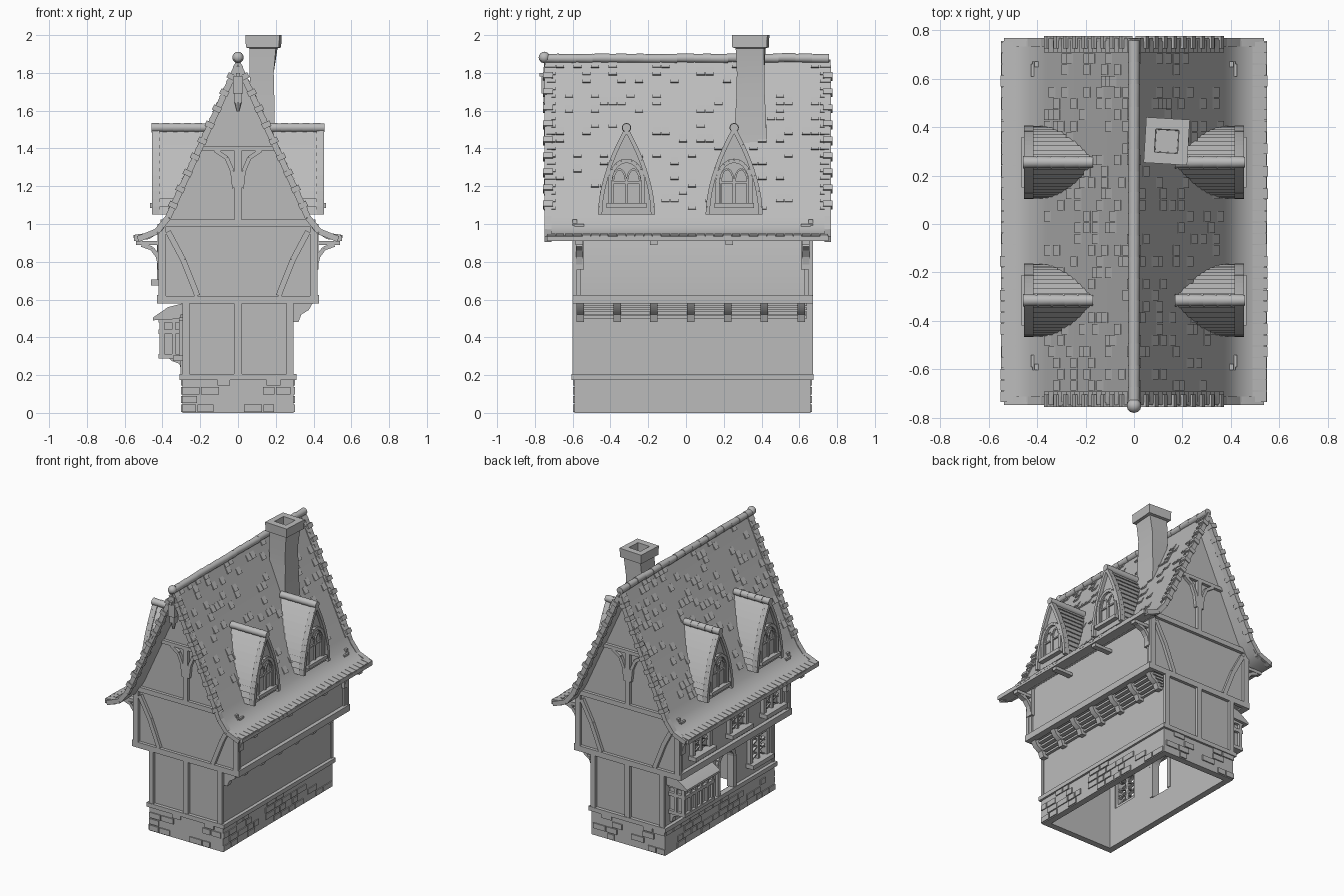
import bpy, bmesh, math, random
from mathutils import Vector, Matrix

random.seed(4)
cube = bpy.data.objects.get("Cube")
if cube:
    bpy.data.objects.remove(cube, do_unlink=True)

grey = bpy.data.materials.new("plain_grey")
grey.use_nodes = True
grey.diffuse_color = (0.5, 0.5, 0.5, 1)
grey.node_tree.nodes["Principled BSDF"].inputs["Base Color"].default_value = (0.5, 0.5, 0.5, 1)
made = []
SIDES = (-1, 1)


def finish(name, bm):
    bmesh.ops.recalc_face_normals(bm, faces=bm.faces)
    mesh = bpy.data.meshes.new(name)
    bm.to_mesh(mesh)
    bm.free()
    mesh.materials.append(grey)
    ob = bpy.data.objects.new(name, mesh)
    bpy.context.collection.objects.link(ob)
    made.append(ob)


def prism(bm, axis, pts, a, b):
    """Extrude a 2D outline along an axis from a to b."""
    def at(p, t):
        return {"x": (t, p[0], p[1]), "y": (p[0], t, p[1]), "z": (p[0], p[1], t)}[axis]
    low = [bm.verts.new(at(p, a)) for p in pts]
    top = [bm.verts.new(at(p, b)) for p in pts]
    bm.faces.new(low)
    bm.faces.new(top[::-1])
    for i in range(len(pts)):
        j = (i + 1) % len(pts)
        bm.faces.new((low[i], low[j], top[j], top[i]))


def box(bm, x0, x1, y0, y1, z0, z1):
    prism(bm, "z", [(x0, y0), (x1, y0), (x1, y1), (x0, y1)], z0, z1)


def chain(bm, axis, pts, w, a, b):
    """Beams of width w that follow a 2D path."""
    for p, q in zip(pts, pts[1:]):
        p, q = Vector(p), Vector(q)
        n = (q - p).normalized().orthogonal() * w / 2
        prism(bm, axis, [p + n, q + n, q - n, p - n], a, b)


def tube(bm, axis, centre, r, length):
    rot = Matrix.Rotation(math.pi / 2, 4, "X" if axis == "y" else "Y")
    bmesh.ops.create_cone(bm, cap_ends=True, segments=12, radius1=r, radius2=r * 0.9,
                          depth=length, matrix=Matrix.Translation(centre) @ rot)


FRONT, BACK = -0.59, 0.66

# Stone base, open below
bm = bmesh.new()
for s in SIDES:
    box(bm, s * 0.25, s * 0.295, FRONT, BACK, 0, 0.19)
for y in (FRONT, BACK - 0.045):
    box(bm, -0.25, 0.25, y, y + 0.045, 0, 0.19)
for row in range(4):
    z = 0.006 + row * 0.046
    for s in SIDES:
        y = FRONT
        while y < BACK - 0.06:
            w = min(random.uniform(0.06, 0.11), BACK - y)
            if random.random() < 0.5:
                box(bm, s * 0.28, s * 0.302, y, y + w - 0.008, z, z + 0.038)
            y += w
    for y in (FRONT, BACK):
        x = -0.295
        while x < 0.23:
            w = min(random.uniform(0.06, 0.11), 0.295 - x)
            if random.random() < 0.5:
                box(bm, x, x + w - 0.008, y - 0.008, y + 0.008, z, z + 0.038)
            x += w
finish("stone_base", bm)

# Ground floor walls, with door and window openings on the right side
bm = bmesh.new()
box(bm, 0.255, 0.285, FRONT + 0.01, BACK - 0.01, 0.19, 0.6)
for y in (FRONT + 0.01, BACK - 0.04):
    box(bm, -0.255, 0.255, y, y + 0.03, 0.19, 0.6)
for y0, y1, z0, z1 in ((-0.58, -0.5, 0.19, 0.6), (-0.5, -0.3, 0.19, 0.28), (-0.5, -0.3, 0.5, 0.6),
                       (-0.3, -0.12, 0.19, 0.6), (-0.12, 0.05, 0.5, 0.6), (0.05, 0.65, 0.19, 0.6)):
    box(bm, -0.285, -0.255, y0, y1, z0, z1)
finish("ground_walls", bm)

# Upper floor and gables
bm = bmesh.new()
prism(bm, "y", [(-0.4, 0.59), (0.4, 0.59), (0.4, 0.95), (0.375, 1.01), (0, 1.83),
                (-0.375, 1.01), (-0.4, 0.95)], FRONT + 0.01, BACK - 0.01)
finish("upper_walls", bm)

# Timber framing on both gable ends
bm = bmesh.new()
for y in (FRONT, BACK):
    a, b = y - 0.012, y + 0.012
    chain(bm, "y", [(-0.41, 1.005), (0.41, 1.005)], 0.035, a, b)
    chain(bm, "y", [(-0.2, 1.4), (0.2, 1.4)], 0.025, a, b)
    chain(bm, "y", [(0, 1.02), (0, 1.39)], 0.035, a, b)
    chain(bm, "y", [(-0.425, 0.6), (0.425, 0.6)], 0.04, a, b)
    chain(bm, "y", [(0, 0.2), (0, 0.58)], 0.04, a, b)
    for s in SIDES:
        chain(bm, "y", [(s * 0.4, 0.6), (s * 0.4, 1)], 0.04, a, b)
        chain(bm, "y", [(s * 0.37, 0.96), (s * 0.29, 0.81), (s * 0.215, 0.62)], 0.03, a, b)
        chain(bm, "y", [(s * 0.275, 0.19), (s * 0.275, 0.59)], 0.035, a, b)
        chain(bm, "y", [(s * 0.12, 1.39), (s * 0.06, 1.35), (s * 0.03, 1.28), (s * 0.02, 1.19)], 0.022, a, b)
finish("gable_timbers", bm)

# Long sill and jetty beams
bm = bmesh.new()
for s in SIDES:
    box(bm, s * 0.27, s * 0.31, FRONT - 0.015, BACK + 0.015, 0.175, 0.205)
    box(bm, s * 0.38, s * 0.428, FRONT - 0.01, BACK + 0.01, 0.58, 0.625)
    for y in (FRONT + 0.015, BACK - 0.015):
        box(bm, s * 0.38, s * 0.412, y - 0.02, y + 0.02, 0.6, 0.95)
for y in (FRONT, BACK):
    box(bm, -0.31, 0.31, y - 0.015, y + 0.015, 0.175, 0.205)
finish("long_beams", bm)

# Brackets and planks below the left jetty
bm = bmesh.new()
for i in range(7):
    y = -0.56 + i * 0.195
    prism(bm, "y", [(0.28, 0.48), (0.32, 0.48), (0.335, 0.52), (0.375, 0.545), (0.4, 0.59), (0.28, 0.59)],
          y - 0.02, y + 0.02)
for i in range(4):
    box(bm, 0.28, 0.305 + i * 0.02, FRONT + 0.02, BACK - 0.02, 0.5 + i * 0.022, 0.515 + i * 0.022)
finish("jetty_brackets", bm)

# Main roof with flared eaves
half = [(0, 1.87), (0.36, 1.08), (0.395, 1.02), (0.43, 0.98), (0.48, 0.95), (0.55, 0.935),
        (0.55, 0.91), (0.47, 0.92), (0.4, 0.965), (0.34, 1.07), (0, 1.815)]
Y0, Y1 = -0.735, 0.755
bm = bmesh.new()
for s in SIDES:
    prism(bm, "y", [(s * x, z) for x, z in half], Y0, Y1)
finish("main_roof", bm)

# Scattered raised tiles and ragged verge tiles
bm = bmesh.new()
top, end = Vector(half[0]), Vector(half[1])
d = (end - top).normalized()
n = Vector((-d.y, d.x))
ROWS, COLS = 20, 32
step, wide = (end - top).length / ROWS, (Y1 - Y0) / COLS
for s in SIDES:
    for r in range(ROWS):
        p, q = top + d * step * r, top + d * step * (r + 1.1)
        quad = [p - n * 0.01, p + n * 0.001, q + n * 0.01, q - n * 0.01]
        quad = [(s * v.x, v.y) for v in quad]
        for c in range(COLS):
            edge = c in (0, COLS - 1)
            if edge or random.random() < 0.2:
                y = Y0 + c * wide
                a = y - (random.uniform(0, 0.018) if c == 0 else 0)
                b = y + wide * 0.92 + (random.uniform(0, 0.018) if c == COLS - 1 else 0)
                prism(bm, "y", quad, a, b)
    for c in range(COLS):
        y = Y0 + c * wide
        x = 0.545 + random.uniform(0, 0.008)
        prism(bm, "y", [(s * 0.49, 0.945), (s * 0.49, 0.951), (s * x, 0.942), (s * x, 0.925)], y, y + wide * 0.94)
finish("roof_tiles", bm)

# Ridge tiles
bm = bmesh.new()
count = 17
pitch = 1.52 / count
for i in range(count):
    tube(bm, "y", (0, -0.765 + pitch * (i + 0.5), 1.878 + random.uniform(-0.003, 0.003)), 0.025, pitch * 1.06)
finish("ridge_tiles", bm)

# Verge boards with pegs on both ends, finial and pendant on the front
bm = bmesh.new()
for y in (Y0 + 0.005, Y1 - 0.005):
    a, b = y - 0.018, y + 0.018
    for s in SIDES:
        chain(bm, "y", [(s * 0.005, 1.835), (s * 0.37, 1.035), (s * 0.43, 0.96), (s * 0.53, 0.92)], 0.032, a, b)
        for i in range(9):
            p = Vector((0.025, 1.76)).lerp(Vector((0.335, 1.08)), i / 8)
            chain(bm, "y", [(s * (p.x - 0.012), p.y + 0.01), (s * (p.x + 0.03), p.y + 0.03)], 0.03, a - 0.008, b + 0.008)
finish("verge_boards", bm)
bm = bmesh.new()
box(bm, -0.018, 0.018, -0.755, -0.72, 1.64, 1.83)
box(bm, -0.026, 0.026, -0.765, -0.71, 1.69, 1.78)
box(bm, -0.01, 0.01, -0.775, -0.72, 1.78, 1.8)
bmesh.ops.create_cone(bm, cap_ends=True, segments=8, radius1=0.008, radius2=0.02, depth=0.05,
                      matrix=Matrix.Translation((0, -0.7375, 1.62)))
bmesh.ops.create_uvsphere(bm, u_segments=12, v_segments=8, radius=0.03, matrix=Matrix.Translation((0, -0.75, 1.882)))
finish("gable_finial", bm)

# Eave supports
bm = bmesh.new()
for s in SIDES:
    for y in (-0.565, -0.17, 0.23, 0.635):
        chain(bm, "y", [(s * 0.39, 0.9), (s * 0.54, 0.9)], 0.022, y - 0.02, y + 0.02)
    for y in (-0.565, 0.635):
        chain(bm, "y", [(s * 0.41, 0.77), (s * 0.425, 0.83), (s * 0.455, 0.87), (s * 0.51, 0.89)], 0.022, y - 0.018, y + 0.018)
        box(bm, s * 0.39, s * 0.425, y - 0.025, y + 0.025, 0.76, 1.0)
finish("eave_supports", bm)


# Dormers: lapped arch body, trim, ridge tiles and arched window
def arch_width(z):
    return 0.14 * (1 - ((z - 1.05) / 0.45) ** 1.8)


def window_arch(yc, hw, z0, spring, rise):
    arc = [(yc + hw * math.cos(t * math.pi / 10), spring + rise * math.sin(t * math.pi / 10)) for t in range(11)]
    return [(yc + hw, z0)] + arc + [(yc - hw, z0)]


LAPS = 11
for side, s in (("right", -1), ("left", 1)):
    for place, yc in (("front", -0.315), ("back", 0.255)):
        body, trim = bmesh.new(), bmesh.new()
        edge, curve = [], []
        for i in range(LAPS):
            z0, z1 = 1.05 + 0.45 * i / LAPS, 1.05 + 0.45 * (i + 1) / LAPS
            edge += [(arch_width(z0) + 0.009, z0), (arch_width(z1), z1)]
            curve.append((arch_width(z0), z0))
        curve.append((0, 1.5))
        outline = [(yc + y, z) for y, z in edge] + [(yc - y, z) for y, z in edge[-2::-1]]
        prism(body, "x", outline, s * 0.1, s * 0.432)
        finish(f"{place}_{side}_dormer", body)
        for m in SIDES:
            chain(trim, "x", [(yc + m * y, z) for y, z in curve], 0.022, s * 0.415, s * 0.455)
        for i in range(5):
            tube(trim, "x", (s * (0.2 + 0.057 * i), yc, 1.51), 0.025, 0.06)
        chain(trim, "x", window_arch(yc, 0.088, 1.1, 1.22, 0.115), 0.022, s * 0.425, s * 0.45)
        for m in SIDES:
            chain(trim, "x", window_arch(yc + m * 0.037, 0.034, 1.11, 1.22, 0.07), 0.01, s * 0.425, s * 0.442)
        chain(trim, "x", [(yc - 0.08, 1.22), (yc + 0.08, 1.22)], 0.01, s * 0.425, s * 0.442)
        box(trim, s * 0.42, s * 0.465, yc - 0.105, yc + 0.105, 1.085, 1.11)
        finish(f"{place}_{side}_dormer_trim", trim)

# Crooked chimney with a hollow cap
bm = bmesh.new()
prev = None
for z, cx, hx, hy in ((1.4, 0.125, 0.078, 0.085), (1.55, 0.125, 0.068, 0.082), (1.68, 0.13, 0.062, 0.075),
                      (1.8, 0.125, 0.064, 0.073), (1.93, 0.135, 0.07, 0.075), (1.935, 0.135, 0.088, 0.092),
                      (2.0, 0.135, 0.09, 0.094), (2.0, 0.135, 0.048, 0.048), (1.85, 0.135, 0.045, 0.045)):
    turn = -0.06 if z > 1.84 else 0
    ring = []
    for i, j in ((-1, -1), (1, -1), (1, 1), (-1, 1)):
        v = Matrix.Rotation(turn, 2) @ Vector((i * hx, j * hy))
        ring.append(bm.verts.new((cx + v.x, 0.342 + v.y, z)))
    if prev:
        for i in range(4):
            j = (i + 1) % 4
            bm.faces.new((prev[i], prev[j], ring[j], ring[i]))
    prev = ring
bm.faces.new(prev)
finish("chimney", bm)

# Framed windows on the right side
bm = bmesh.new()
for wall, yc, zc in ((0.4, 0.42, 0.79), (0.4, 0, 0.79), (0.4, -0.39, 0.79), (0.285, -0.4, 0.39)):
    w, h = 0.095, 0.1
    frame = [(yc - w, zc - h), (yc + w, zc - h), (yc + w, zc + h), (yc - w, zc + h), (yc - w, zc - h)]
    chain(bm, "x", frame, 0.028, -wall - 0.028, -wall + 0.02)
    chain(bm, "x", [(yc, zc - h), (yc, zc + h)], 0.018, -wall - 0.02, -wall + 0.01)
    for k in (-0.05, 0, 0.05):
        chain(bm, "x", [(yc - w, zc + k - 0.04), (yc + w, zc + k + 0.04)], 0.007, -wall - 0.01, -wall + 0.01)
        chain(bm, "x", [(yc - w, zc + k + 0.04), (yc + w, zc + k - 0.04)], 0.007, -wall - 0.01, -wall + 0.01)
    box(bm, -wall - 0.06, -wall + 0.01, yc - w - 0.025, yc + w + 0.025, zc - h - 0.015, zc - h + 0.015)
finish("side_windows", bm)

# Arched door frame
bm = bmesh.new()
chain(bm, "x", window_arch(-0.035, 0.09, 0.2, 0.43, 0.075), 0.03, -0.305, -0.25)
finish("door_frame", bm)

# Bay window with posts, rails, lean-to roof and corbel
bm = bmesh.new()
box(bm, -0.4, -0.27, 0.29, 0.59, 0.3, 0.5)
for z in (0.3, 0.43, 0.49):
    box(bm, -0.42, -0.27, 0.27, 0.61, z - 0.012, z + 0.012)
for i in range(6):
    y = 0.28 + i * 0.064
    box(bm, -0.415, -0.39, y - 0.01, y + 0.01, 0.3, 0.5)
for y in (0.28, 0.6):
    box(bm, -0.35, -0.33, y - 0.01, y + 0.01, 0.3, 0.5)
prism(bm, "y", [(-0.45, 0.49), (-0.45, 0.505), (-0.37, 0.56), (-0.27, 0.585), (-0.27, 0.5)], 0.25, 0.63)
for y in (0.31, 0.44, 0.57):
    prism(bm, "y", [(-0.38, 0.3), (-0.35, 0.275), (-0.31, 0.26), (-0.3, 0.22), (-0.27, 0.22), (-0.27, 0.3)], y - 0.02, y + 0.02)
finish("bay_window", bm)

# Smooth curved parts, keep edges sharp
bpy.ops.object.select_all(action="DESELECT")
for ob in made:
    ob.select_set(True)
bpy.context.view_layer.objects.active = made[0]
bpy.ops.object.shade_smooth_by_angle(angle=math.radians(35))
